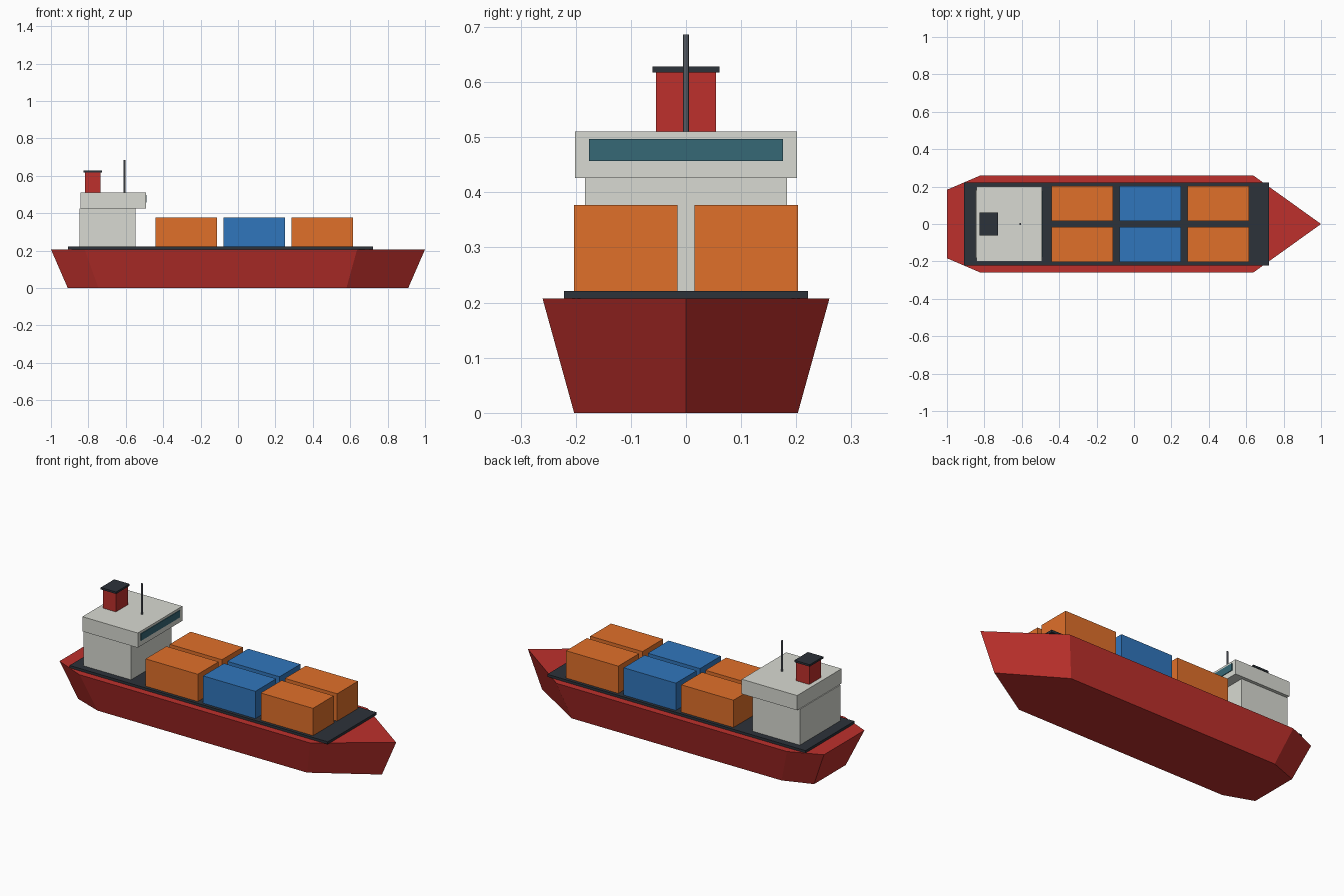
import bpy, bmesh

if "Cube" in bpy.data.objects:
    bpy.data.objects.remove(bpy.data.objects["Cube"])


def material(name, rgb):
    # 8-bit sRGB to linear colour
    m = bpy.data.materials.new(name)
    lin = [((c / 255 + 0.055) / 1.055) ** 2.4 for c in rgb]
    m.diffuse_color = (*lin, 1)
    m.use_nodes = True
    m.node_tree.nodes["Principled BSDF"].inputs["Base Color"].default_value = m.diffuse_color
    return m


RED = material("hull_red", (190, 48, 44))
DARK = material("dark_grey", (44, 50, 58))
WHITE = material("off_white", (216, 218, 210))
ORANGE = material("container_orange", (224, 112, 42))
BLUE = material("container_blue", (48, 118, 188))
GLASS = material("window_glass", (54, 104, 118))
STEEL = material("mast_steel", (110, 116, 126))


def finish(name, bm, mat):
    bmesh.ops.recalc_face_normals(bm, faces=bm.faces)
    me = bpy.data.meshes.new(name)
    bm.to_mesh(me)
    bm.free()
    me.materials.append(mat)
    ob = bpy.data.objects.new(name, me)
    bpy.context.collection.objects.link(ob)
    return ob


def box(name, x, y, z, mat):
    # x, y, z are (min, max) ranges
    bm = bmesh.new()
    bmesh.ops.create_cube(bm, size=1)
    for v in bm.verts:
        v.co = [(a + b) / 2 + c * (b - a) for (a, b), c in zip((x, y, z), v.co)]
    return finish(name, bm, mat)


# Hull: deck outline tapering to a smaller keel outline
HULL_TOP, DECK_TOP = 0.207, 0.221
side = [(-1, 0.183), (-0.82, 0.26), (0.637, 0.26)]
outline = side + [(1, 0)] + [(x, -y) for x, y in reversed(side)]
bm = bmesh.new()
top = [bm.verts.new((x, y, HULL_TOP)) for x, y in outline]
low = [bm.verts.new((x * 0.91, y * 0.78, 0)) for x, y in outline]
bm.faces.new(top)
bm.faces.new(low)
n = len(outline)
for i in range(n):
    j = (i + 1) % n
    bm.faces.new((top[i], top[j], low[j], low[i]))
finish("hull", bm, RED)

# Deck plate
box("deck", (-0.91, 0.722), (-0.221, 0.221), (HULL_TOP, DECK_TOP), DARK)

# Containers: three rows, two abreast
for row, (cx, mat) in enumerate([(-0.277, ORANGE), (0.087, BLUE), (0.451, ORANGE)]):
    for label, ys in (("left", (0.015, 0.203)), ("right", (-0.203, -0.015))):
        box(f"container_{row + 1}_{label}", (cx - 0.165, cx + 0.165), ys,
            (DECK_TOP, 0.377), mat)

# Deckhouse, bridge and window
box("deckhouse", (-0.848, -0.548), (-0.183, 0.183), (DECK_TOP, 0.426), WHITE)
box("bridge", (-0.843, -0.493), (-0.201, 0.201), (0.426, 0.51), WHITE)
box("bridge_window", (-0.503, -0.489), (-0.176, 0.176), (0.457, 0.497), GLASS)

# Funnel and cap
box("funnel", (-0.817, -0.734), (-0.054, 0.054), (0.51, 0.617), RED)
box("funnel_cap", (-0.825, -0.728), (-0.061, 0.061), (0.617, 0.628), DARK)

# Mast
bm = bmesh.new()
bmesh.ops.create_cone(bm, cap_ends=True, segments=8, radius1=0.0052,
                      radius2=0.0052, depth=0.176)
bmesh.ops.translate(bm, verts=bm.verts, vec=(-0.608, 0, 0.598))
finish("mast", bm, STEEL)
